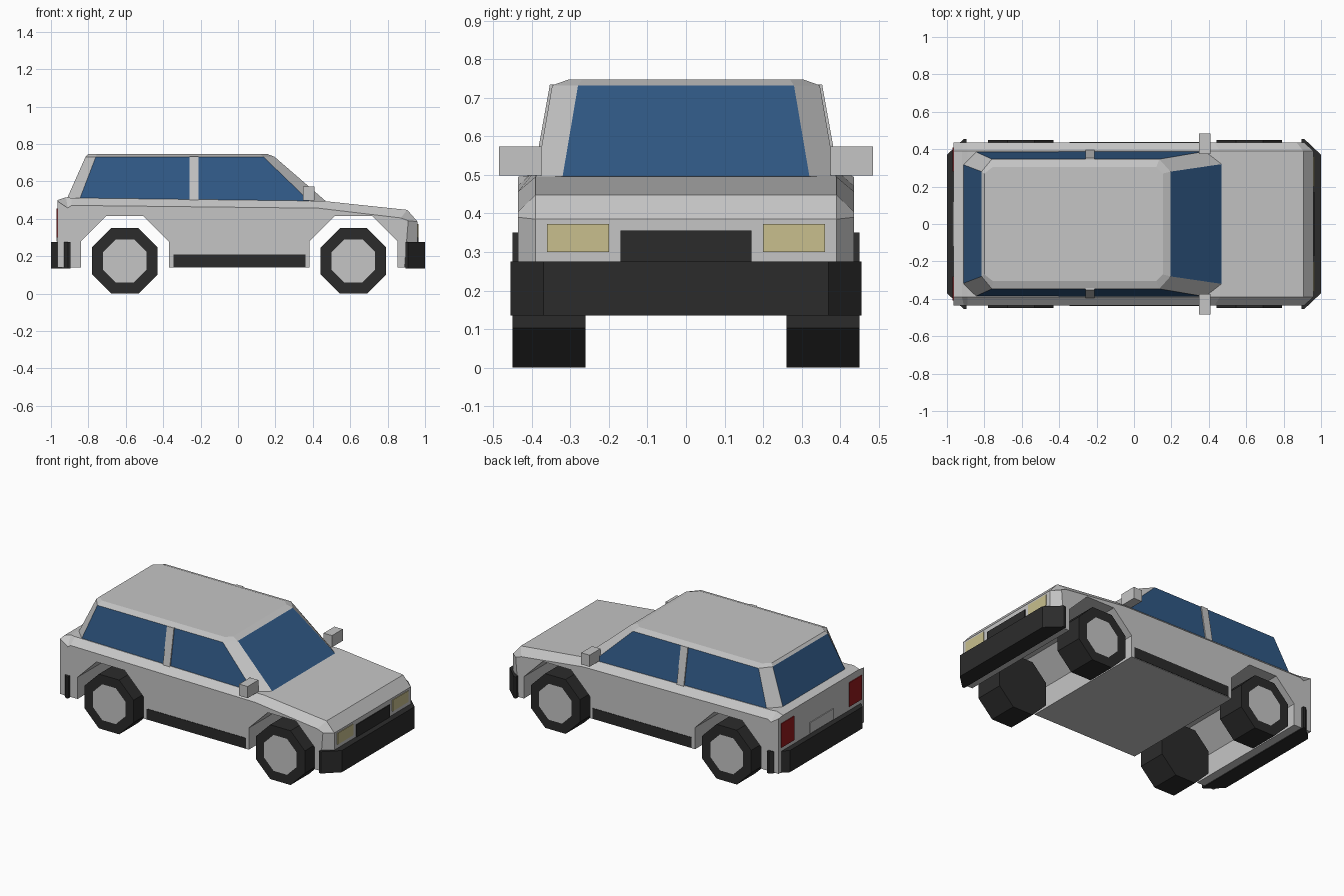
import bpy, bmesh, math
from mathutils import Vector

cube = bpy.data.objects.get("Cube")
if cube:
    bpy.data.objects.remove(cube, do_unlink=True)


def material(name, r, g, b):
    m = bpy.data.materials.new(name)
    m.use_nodes = True
    m.diffuse_color = (r, g, b, 1)
    m.node_tree.nodes["Principled BSDF"].inputs["Base Color"].default_value = (r, g, b, 1)
    return m


PAINT = material("silver paint", 0.56, 0.56, 0.56)
GLASS = material("blue glass", 0.03, 0.1, 0.24)
RUBBER = material("black rubber", 0.024, 0.024, 0.024)
LAMP = material("pale yellow lamp", 0.58, 0.52, 0.27)
RED = material("red lamp", 0.3, 0.01, 0.012)


def finish(name, bm, *mats):
    bmesh.ops.recalc_face_normals(bm, faces=bm.faces)
    mesh = bpy.data.meshes.new(name)
    bm.to_mesh(mesh)
    bm.free()
    for m in mats:
        mesh.materials.append(m)
    obj = bpy.data.objects.new(name, mesh)
    bpy.context.collection.objects.link(obj)
    return obj


def loft(loops):
    """Skin a stack of matching point loops and cap both ends."""
    bm = bmesh.new()
    rings = [[bm.verts.new(p) for p in loop] for loop in loops]
    for a, b in zip(rings, rings[1:]):
        for i in range(len(a)):
            j = (i + 1) % len(a)
            bm.faces.new((a[i], a[j], b[j], b[i]))
    bm.faces.new(rings[0])
    bm.faces.new(rings[-1])
    bmesh.ops.recalc_face_normals(bm, faces=bm.faces)
    return bm


def box(name, mat, x, y, z):
    loops = [[(x[0], y[0], h), (x[1], y[0], h), (x[1], y[1], h), (x[0], y[1], h)] for h in z]
    return finish(name, loft(loops), mat)


def side_pair(s, a, b):
    return sorted((s * a, s * b))


# Lower body: a full centre profile with slightly smaller side profiles
def arch(x):
    return [(x - 0.235, 0.14), (x - 0.235, 0.28), (x - 0.1, 0.415),
            (x + 0.1, 0.415), (x + 0.235, 0.28), (x + 0.235, 0.14)]


REAR, FRONT = -0.605, 0.617
underside = arch(REAR) + arch(FRONT)
centre = [(-0.965, 0.14)] + underside + [
    (0.96, 0.14), (0.96, 0.385), (0.905, 0.448), (0.46, 0.495), (-0.89, 0.512), (-0.92, 0.515), (-0.965, 0.5)]
side = [(-0.965, 0.14)] + underside + [
    (0.89, 0.14), (0.91, 0.39), (0.87, 0.405), (0.43, 0.457), (-0.89, 0.472), (-0.91, 0.458), (-0.965, 0.495)]
loops = [[(x, y, z) for x, z in outline]
         for y, outline in ((-0.435, side), (-0.39, centre), (0.39, centre), (0.435, side))]
finish("lower_body", loft(loops), PAINT)


# Cabin: stacked eight-sided rings, glazed on the four main sides
def ring(front, rear, side_front, side_rear, end_y, side_y, z):
    half = [(front, end_y), (side_front, side_y), (side_rear, side_y), (rear, end_y)]
    return [(x, y, z) for x, y in half] + [(x, -y, z) for x, y in reversed(half)]


bm = loft([ring(0.468, -0.92, 0.38, -0.85, 0.32, 0.388, 0.496),
           ring(0.195, -0.815, 0.135, -0.76, 0.28, 0.347, 0.732),
           ring(0.155, -0.8, 0.12, -0.755, 0.27, 0.305, 0.747)])
for f in bm.faces:
    n = f.normal
    glazed = f.calc_center_median().z < 0.7 and (abs(n.y) < 0.01 or abs(n.y) > 0.9)
    f.material_index = 1 if glazed and abs(n.z) < 0.9 else 0
finish("cabin", bm, PAINT, GLASS)

# Bumpers with angled corners
for name, s in (("front_bumper", 1), ("rear_bumper", -1)):
    plan = [(0.895, 0.455), (0.91, 0.455), (1.0, 0.37)]
    plan += [(x, -y) for x, y in reversed(plan)]
    finish(name, loft([[(s * x, y, z) for x, y in plan] for z in (0.135, 0.275)]), RUBBER)

# Grille and rear number panel
box("grille", RUBBER, (0.955, 0.965), (-0.17, 0.17), (0.27, 0.355))
box("rear_panel", PAINT, (-0.97, -0.962), (-0.12, 0.12), (0.28, 0.35))

for label, s in (("left", 1), ("right", -1)):
    # Lamps
    box(label + "_headlight", LAMP, (0.955, 0.964), side_pair(s, 0.2, 0.36), (0.3, 0.372))
    box(label + "_tail_light", RED, (-0.97, -0.962), side_pair(s, 0.28, 0.41), (0.3, 0.455))

    # Sill strip, mirror and door pillar
    box(label + "_sill", RUBBER, (-0.345, 0.362), side_pair(s, 0.43, 0.438), (0.143, 0.21))
    box(label + "_mirror", PAINT, (0.348, 0.408), side_pair(s, 0.375, 0.485), (0.498, 0.573))
    loops = [[(x, s * (y + d), z) for x, d in ((-0.26, 0), (-0.21, 0), (-0.21, 0.025), (-0.26, 0.025))]
             for y, z in ((0.37, 0.5), (0.328, 0.734))]
    finish(label + "_door_pillar", loft(loops), PAINT)

    # Eight-sided wheels with inset hubs
    for end, cx in (("front", FRONT), ("rear", REAR)):
        r = 0.175 / math.cos(math.pi / 8)
        angles = [math.pi / 8 + i * math.pi / 4 for i in range(8)]
        bm = loft([[(cx + r * math.cos(a), s * y, 0.175 + r * math.sin(a)) for a in angles]
                   for y in (0.26, 0.45)])
        cap = max(bm.faces, key=lambda f: s * f.calc_center_median().y)
        bmesh.ops.inset_region(bm, faces=[cap], thickness=0.064)
        cap.material_index = 1
        finish(f"{label}_{end}_wheel", bm, RUBBER, PAINT)
